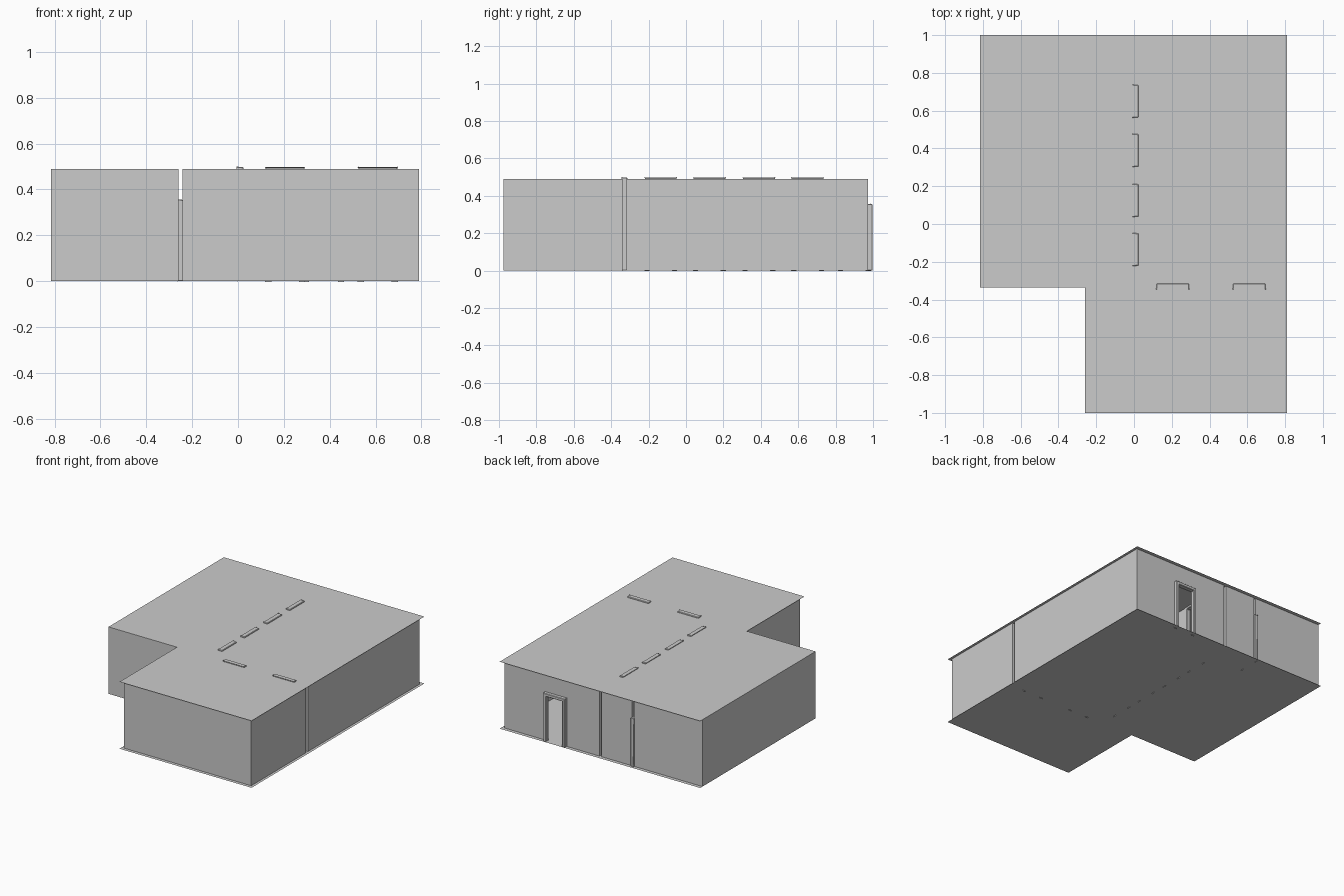
import bpy

if "Cube" in bpy.data.objects:
    bpy.data.objects.remove(bpy.data.objects["Cube"])

H = 0.49        # ceiling height
DOOR = 0.355    # ordinary door frame height
TALL = 0.497    # tall inner frame height
JAMB = 0.022    # frame member width


def make(name, verts, faces):
    me = bpy.data.meshes.new(name)
    me.from_pydata(verts, [], faces)
    me.update()
    ob = bpy.data.objects.new(name, me)
    bpy.context.collection.objects.link(ob)
    return ob


def slab(name, z):
    pts = [(-0.815, -0.335), (-0.26, -0.335), (-0.26, -1), (0.81, -1), (0.81, 1), (-0.815, 1)]
    return make(name, [(x, y, z) for x, y in pts], [tuple(range(6))])


def wall(name, axis, pos, a, b, openings=()):
    """Thin wall along axis 0 (x) or 1 (y), with openings (start, end, height)."""
    rects, t = [], a
    for s, e, h in sorted(openings):
        rects += [(t, s, 0), (s, e, h)]
        t = e
    rects.append((t, b, 0))
    verts, faces = [], []
    for s, e, z in rects:
        if H - z < 1e-4:
            continue
        n = len(verts)
        for u, w in ((s, z), (e, z), (e, H), (s, H)):
            verts.append((u, pos, w) if axis == 0 else (pos, u, w))
        faces.append((n, n + 1, n + 2, n + 3))
    return make(name, verts, faces)


def room(name, x0, x1, y0, y1, front=(), back=(), left=(), right=()):
    wall(name + "_front_wall", 0, y0, x0, x1, front)
    wall(name + "_back_wall", 0, y1, x0, x1, back)
    wall(name + "_left_wall", 1, x0, y0, y1, left)
    wall(name + "_right_wall", 1, x1, y0, y1, right)


def frame(name, axis, a, b, d0, d1, top):
    """Door surround: an upside-down U profile extruded from d0 to d1."""
    j = JAMB
    prof = [(a, 0), (a + j, 0), (a + j, top - j), (b - j, top - j),
            (b - j, 0), (b, 0), (b, top), (a, top)]
    verts = [(u, d, z) if axis == 0 else (d, u, z) for d in (d0, d1) for u, z in prof]
    faces = []
    for o in (0, 8):
        faces += [(o, o + 1, o + 2, o + 7), (o + 2, o + 3, o + 6, o + 7), (o + 3, o + 4, o + 5, o + 6)]
    faces += [(i, (i + 1) % 8, 8 + (i + 1) % 8, 8 + i) for i in range(8)]
    ob = make(name, verts, faces)
    bev = ob.modifiers.new("Bevel", "BEVEL")
    bev.width = 0.003
    bev.segments = 1
    return ob


def holes(spans, h):
    return [(s + JAMB / 2, e - JAMB / 2, h - JAMB / 2) for s, e in spans]


# floor and ceiling sheets
slab("floor", 0.0)
slab("ceiling", H)

# door positions
corridor_doors = [(-0.22, -0.05), (0.04, 0.21), (0.305, 0.475), (0.565, 0.735)]
hall_doors = [(0.12, 0.29), (0.525, 0.695)]
outer_door = [(0.285, 0.46)]
side_door = [(0.815, 0.985)]

# rooms with narrow gaps between them
room("left_room", -0.815, -0.26, -0.335, 0.973,
     right=[(0.826, 0.96, DOOR)])
room("corridor", -0.243, 0.002, -0.32, 0.973,
     left=[(0.826, 0.96, DOOR)], right=holes(corridor_doors, H + JAMB / 2))
room("right_room", 0.02, 0.79, -0.318, 0.973,
     front=holes(hall_doors, H + JAMB / 2), back=holes(outer_door, DOOR),
     left=holes(corridor_doors, H + JAMB / 2))
room("front_room", -0.243, 0.79, -0.975, -0.34,
     back=holes(hall_doors, H + JAMB / 2))

# frames bridging the gaps
for i, (s, e) in enumerate(corridor_doors):
    frame(f"corridor_frame_{i + 1}", 1, s, e, -0.004, 0.025, TALL)
for i, (s, e) in enumerate(hall_doors):
    frame(f"hall_frame_{i + 1}", 0, s, e, -0.343, -0.314, TALL)
for s, e in side_door:
    frame("side_frame", 1, s, e, -0.264, -0.239, DOOR)
for s, e in outer_door:
    frame("outer_door_frame", 0, s, e, 0.968, 0.998, DOOR)
